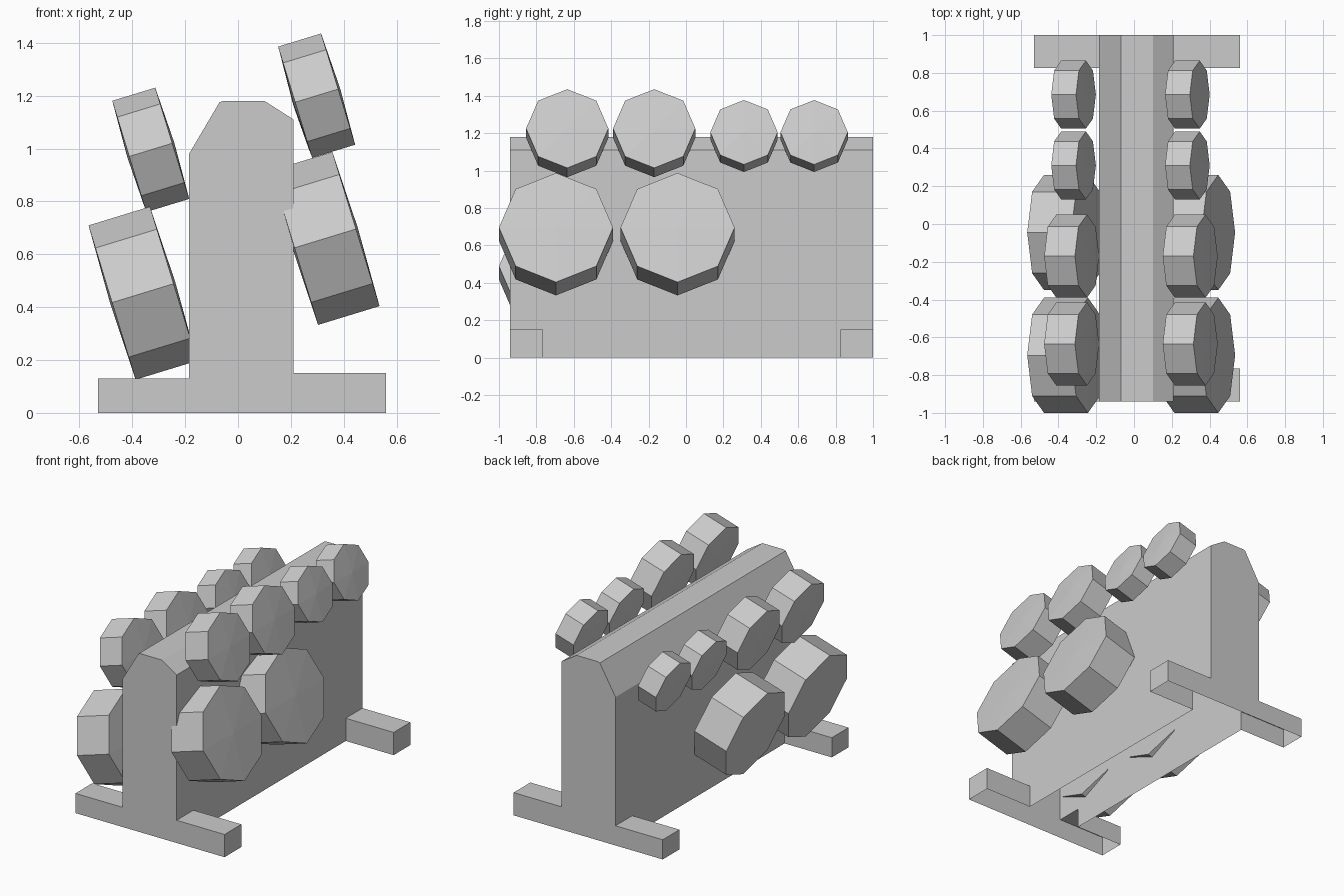
import bpy, bmesh
from math import radians
from mathutils import Matrix, Vector

if "Cube" in bpy.data.objects:
    bpy.data.objects.remove(bpy.data.objects["Cube"])

TILT = radians(17)


def finish(bm, name):
    bmesh.ops.remove_doubles(bm, verts=bm.verts, dist=1e-4)
    bmesh.ops.recalc_face_normals(bm, faces=bm.faces)
    mesh = bpy.data.meshes.new(name)
    bm.to_mesh(mesh)
    bm.free()
    obj = bpy.data.objects.new(name, mesh)
    bpy.context.collection.objects.link(obj)
    return obj


def face(bm, pts):
    bm.faces.new([bm.verts.new(p) for p in pts])


def sweep(bm, profile, y0, y1):
    """Wall of quads along an open x/z profile."""
    for (xa, za), (xb, zb) in zip(profile, profile[1:]):
        face(bm, [(xa, y0, za), (xb, y0, zb), (xb, y1, zb), (xa, y1, za)])


# Rack: hollow shell, open underneath, with a pair of feet at each end
left_foot = [(-0.53, 0), (-0.53, 0.13), (-0.185, 0.13)]
crown = [(-0.185, 0.98), (-0.07, 1.175), (-0.055, 1.18), (0.10, 1.18), (0.21, 1.11)]
right_foot = [(0.21, 0.15), (0.56, 0.15), (0.56, 0)]
full = left_foot + crown + right_foot
wall = [(-0.185, 0), (-0.185, 0.13)] + crown + [(0.21, 0.15), (0.21, 0)]

bm = bmesh.new()
for outer, inner in ((-0.94, -0.765), (1.0, 0.825)):
    sweep(bm, full, outer, inner)
    face(bm, [(x, outer, z) for x, z in full])
    face(bm, [(x, inner, z) for x, z in left_foot + [(-0.185, 0)]])
    face(bm, [(x, inner, z) for x, z in right_foot + [(0.21, 0)]])
sweep(bm, wall, -0.765, 0.825)
finish(bm, "rack_body")


# Dumbbells: two tilted octagonal heads with slightly domed ends
def dumbbell(name, y, radius, thick, left, right):
    bm = bmesh.new()
    for x, z in (left, right):
        new = bmesh.ops.create_cone(bm, cap_ends=True, cap_tris=True, segments=8,
                                    radius1=radius, radius2=radius, depth=thick)["verts"]
        for v in new:
            if Vector(v.co.xy).length < 1e-4:
                v.co.z *= 1 + 0.016 / thick
        m = (Matrix.Translation((x, y, z)) @ Matrix.Rotation(-TILT, 4, 'Y')
             @ Matrix.Rotation(radians(90), 4, 'Y'))
        bmesh.ops.transform(bm, matrix=m, verts=new)
    finish(bm, name)


for i, y in enumerate((-0.695, -0.045)):
    dumbbell(f"large_dumbbell_{i + 1}", y, 0.305, 0.243, (-0.36, 0.453), (0.33, 0.66))
for i, y in enumerate((-0.635, -0.17)):
    dumbbell(f"medium_dumbbell_{i + 1}", y, 0.22, 0.17, (-0.33, 0.995), (0.2975, 1.20))
for i, y in enumerate((0.31, 0.685)):
    dumbbell(f"small_dumbbell_{i + 1}", y, 0.18, 0.137, (-0.32, 1.0), (0.2825, 1.185))
